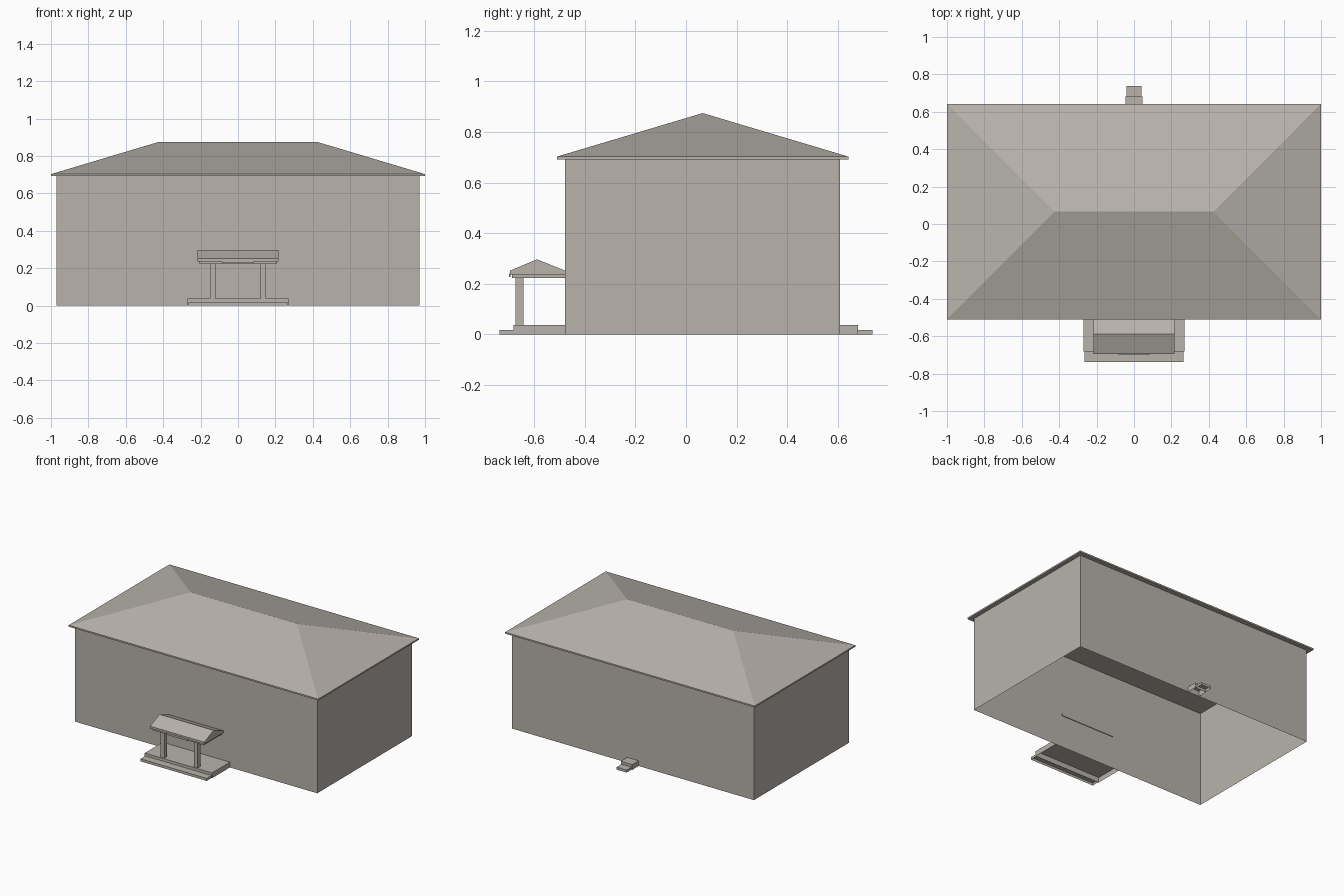
import bpy
import bmesh

cube = bpy.data.objects.get("Cube")
if cube:
    bpy.data.objects.remove(cube, do_unlink=True)

# Single warm grey for the whole building
STONE = (0.48, 0.45, 0.41, 1.0)
stone = bpy.data.materials.new("warm_grey_stone")
stone.use_nodes = True
stone.diffuse_color = STONE
stone.node_tree.nodes["Principled BSDF"].inputs["Base Color"].default_value = STONE


def finish(name, bm):
    bmesh.ops.recalc_face_normals(bm, faces=bm.faces)
    mesh = bpy.data.meshes.new(name)
    bm.to_mesh(mesh)
    bm.free()
    mesh.materials.append(stone)
    obj = bpy.data.objects.new(name, mesh)
    bpy.context.collection.objects.link(obj)
    return obj


def box(name, x, y, z, open_sides=()):
    """Box from (min, max) ranges; open_sides lists outward directions to leave out."""
    bm = bmesh.new()
    bmesh.ops.create_cube(bm, size=1)
    bm.normal_update()
    gone = [f for f in bm.faces
            if any(f.normal.dot(d) > 0.9 for d in open_sides)]
    bmesh.ops.delete(bm, geom=gone, context="FACES")
    for v in bm.verts:
        for axis, (low, high) in enumerate((x, y, z)):
            v.co[axis] = low if v.co[axis] < 0 else high
    return finish(name, bm)


def ridged_roof(name, half_width, half_ridge, y, ridge_y, eave_z, ridge_z):
    """Roof with a ridge along x; hipped when the ridge is shorter than the eaves."""
    bm = bmesh.new()
    a, b, c, d = [bm.verts.new((sx * half_width, py, eave_z))
                  for sx, py in ((-1, y[0]), (1, y[0]), (1, y[1]), (-1, y[1]))]
    left, right = [bm.verts.new((s * half_ridge, ridge_y, ridge_z)) for s in (-1, 1)]
    for loop in ((a, b, right, left), (c, d, left, right),
                 (b, c, right), (d, a, left), (d, c, b, a)):
        bm.faces.new(loop)
    return finish(name, bm)


DOWN, UP = (0, 0, -1), (0, 0, 1)
BACK, FRONT = (0, 1, 0), (0, -1, 0)
WALL_FRONT, WALL_BACK = -0.478, 0.608

# Main block, open underneath
box("house_walls", (-0.97, 0.97), (WALL_FRONT, WALL_BACK), (0, 0.695), (DOWN, UP))
box("eave_slab", (-1, 1), (-0.51, 0.642), (0.692, 0.703), (UP,))
ridged_roof("hipped_roof", 1, 0.425, (-0.51, 0.642), 0.066, 0.703, 0.875)

# Front porch base and step
box("porch_platform", (-0.27, 0.27), (-0.682, WALL_FRONT), (0, 0.038), (DOWN, BACK))
box("porch_step", (-0.265, 0.265), (-0.737, -0.682), (0, 0.018), (DOWN, BACK))

# Porch columns
for side, s in (("right", -1), ("left", 1)):
    cx = s * 0.134
    box("porch_column_" + side, (cx - 0.015, cx + 0.015), (-0.674, -0.643), (0.038, 0.225))

# Porch canopy
box("canopy_beam", (-0.206, 0.206), (-0.687, WALL_FRONT), (0.223, 0.236))
box("canopy_fascia", (-0.217, 0.217), (-0.696, -0.473), (0.236, 0.252))
ridged_roof("canopy_roof", 0.217, 0.217, (-0.696, -0.478), -0.589, 0.252, 0.297)
box("canopy_plate", (-0.085, 0.085), (-0.699, -0.694), (0.227, 0.24))

# Back doorstep
box("back_step_upper", (-0.046, 0.046), (WALL_BACK, 0.681), (0, 0.038), (DOWN, FRONT))
box("back_step_lower", (-0.04, 0.04), (0.681, 0.737), (0, 0.018), (DOWN, FRONT))
